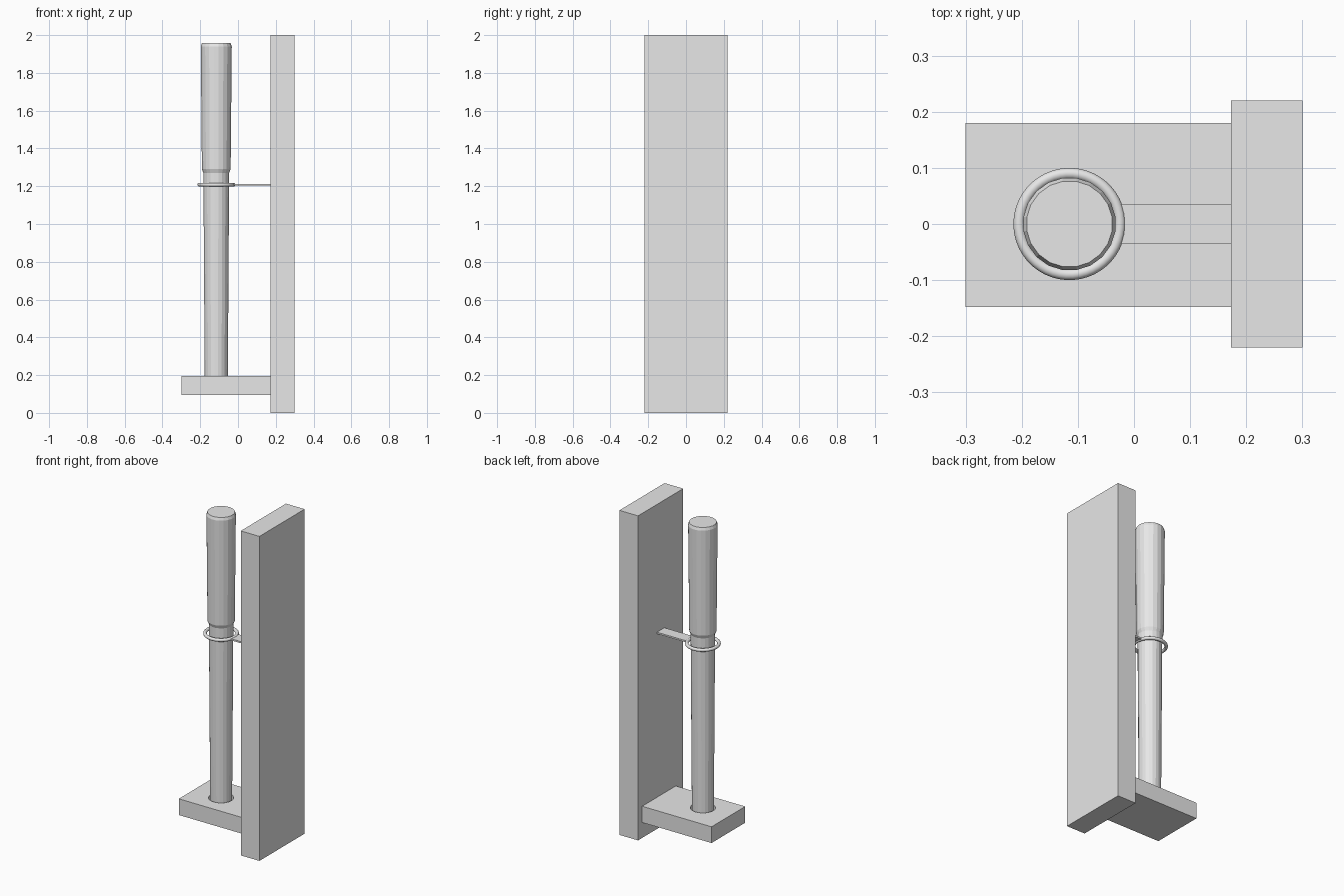
import bpy
import bmesh
import math

cube = bpy.data.objects.get("Cube")
if cube:
    bpy.data.objects.remove(cube, do_unlink=True)

grey = bpy.data.materials.new("light_grey")
grey.use_nodes = True
GREY = (0.8, 0.8, 0.8, 1)
grey.diffuse_color = GREY
grey.node_tree.nodes["Principled BSDF"].inputs["Base Color"].default_value = GREY

ROD_X = -0.115
SIDES = 20


def finish(name, bm):
    bmesh.ops.recalc_face_normals(bm, faces=bm.faces[:])
    mesh = bpy.data.meshes.new(name)
    bm.to_mesh(mesh)
    bm.free()
    mesh.materials.append(grey)
    obj = bpy.data.objects.new(name, mesh)
    bpy.context.collection.objects.link(obj)
    return obj


def box(name, low, high):
    bm = bmesh.new()
    bmesh.ops.create_cube(bm, size=1)
    for v in bm.verts:
        v.co = [h if c > 0 else l for c, l, h in zip(v.co, low, high)]
    return finish(name, bm)


def lathe(name, profile, sides, closed=False):
    """Spin (radius, height) points round the rod axis."""
    bm = bmesh.new()
    rings = []
    for r, z in profile:
        angles = [math.tau * (i + 0.5) / sides for i in range(sides)]
        rings.append([bm.verts.new((ROD_X + r * math.cos(a), r * math.sin(a), z))
                      for a in angles])
    pairs = list(zip(rings, rings[1:]))
    if closed:
        pairs.append((rings[-1], rings[0]))
    else:
        bm.faces.new(rings[0])
        bm.faces.new(rings[-1])
    for a, b in pairs:
        for i in range(sides):
            j = (i + 1) % sides
            bm.faces.new((a[i], a[j], b[j], b[i]))
    return finish(name, bm)


# Upright board and shelf
box("back_board", (0.173, -0.22, 0), (0.30, 0.22, 2))
shelf = box("shelf", (-0.30, -0.148, 0.095), (0.173, 0.18, 0.195))

# Round socket sunk into the shelf
cutter = lathe("socket_cutter", [(0.07, 0.14), (0.07, 0.25)], 32)
cutter.hide_render = True
cutter.hide_set(True)
socket = shelf.modifiers.new("socket", "BOOLEAN")
socket.operation = "DIFFERENCE"
socket.solver = "EXACT"
socket.object = cutter

# Tapered rod with a thicker grip
lathe("rod_and_grip", [(0.062, 0.14), (0.062, 0.195), (0.069, 1.27),
                       (0.077, 1.29), (0.083, 1.94), (0.077, 1.957)], SIDES)

# Retaining ring and its flat bracket
tube = [(0.09 + 0.01 * math.cos(t), 1.208 + 0.01 * math.sin(t))
        for t in (math.tau * i / 12 for i in range(12))]
ring = lathe("retaining_ring", tube, 48, closed=True)
ring.data.shade_smooth()
box("ring_bracket", (-0.025, -0.036, 1.203), (0.175, 0.036, 1.213))
